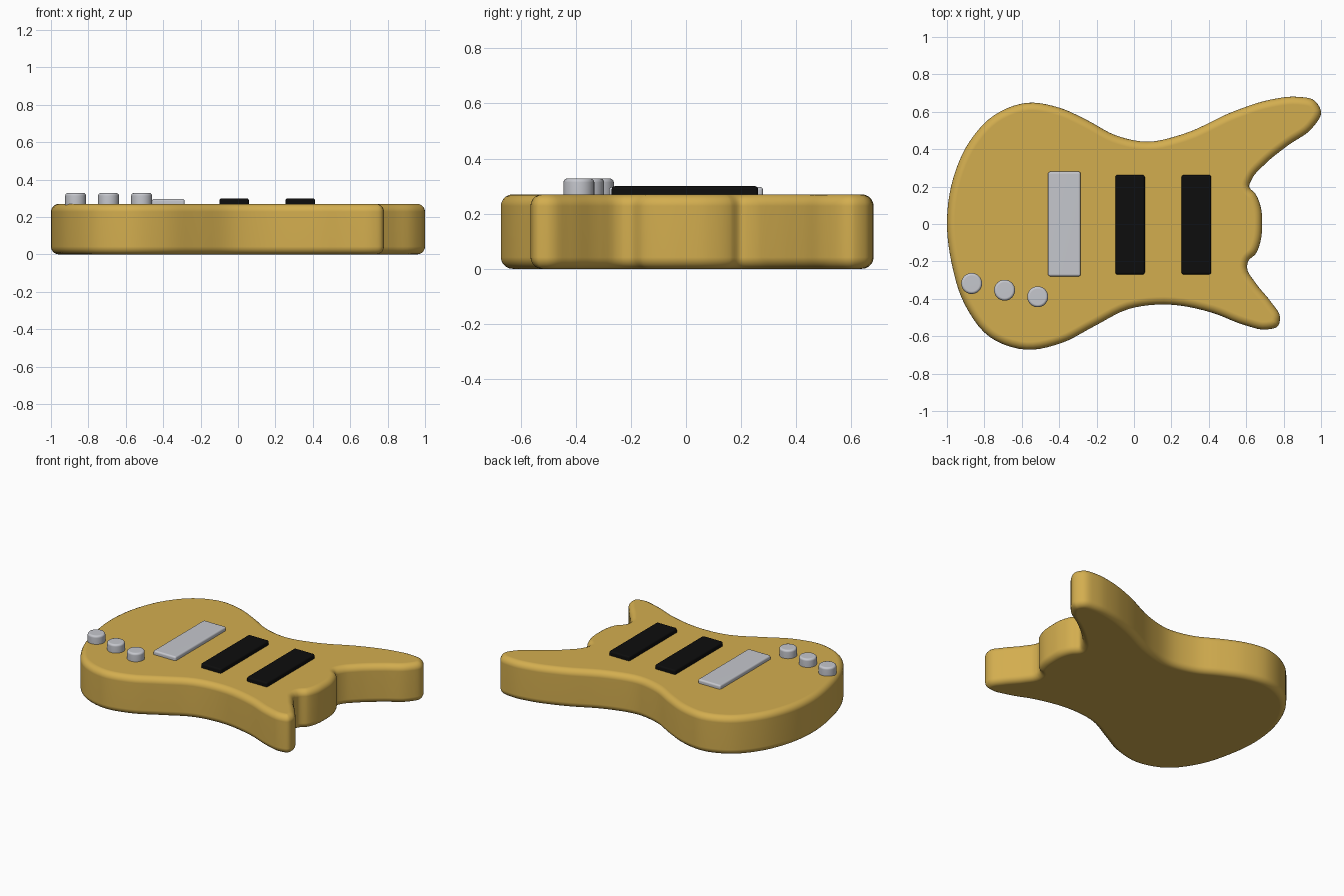
import bpy, bmesh
from mathutils import Vector, Matrix

if "Cube" in bpy.data.objects:
    bpy.data.objects.remove(bpy.data.objects["Cube"])


def material(name, rgb):
    m = bpy.data.materials.new(name)
    m.diffuse_color = (*rgb, 1)
    m.use_nodes = True
    m.node_tree.nodes["Principled BSDF"].inputs["Base Color"].default_value = m.diffuse_color
    return m


GOLD = material("gold paint", (0.65, 0.42, 0.078))
SILVER = material("silver metal", (0.56, 0.57, 0.61))
BLACK = material("black plastic", (0.004, 0.004, 0.004))


def finish(name, bm, mat, bevel, segments):
    """Turn a bmesh into an object with rounded edges and smooth shading."""
    bmesh.ops.recalc_face_normals(bm, faces=bm.faces)
    mesh = bpy.data.meshes.new(name)
    bm.to_mesh(mesh)
    bm.free()
    mesh.materials.append(mat)
    ob = bpy.data.objects.new(name, mesh)
    bpy.context.collection.objects.link(ob)
    bpy.ops.object.select_all(action='DESELECT')
    ob.select_set(True)
    bpy.context.view_layer.objects.active = ob
    mod = ob.modifiers.new("round", 'BEVEL')
    mod.width, mod.segments = bevel, segments
    mod.limit_method = 'ANGLE'
    mod.angle_limit = 0.9
    mod.use_clamp_overlap = False
    bpy.ops.object.modifier_apply(modifier="round")
    bpy.ops.object.shade_smooth_by_angle(angle=0.7)
    weighted = ob.modifiers.new("weighted", 'WEIGHTED_NORMAL')
    weighted.keep_sharp = True
    return ob


def smooth_loop(points, steps):
    """Closed spline through the points."""
    pts = [Vector(p) for p in points]
    n, out = len(pts), []
    for i in range(n):
        a, b, c, d = (pts[(i + k) % n] for k in (-1, 0, 1, 2))
        length = (c - b).length
        # tangents scaled for uneven point spacing
        t0 = ((b - a) / (b - a).length * length + (c - b) * (b - a).length / length)
        t0 *= length / ((b - a).length + length)
        t1 = ((c - b) / length * (d - c).length + (d - c) / (d - c).length * length)
        t1 *= length / ((d - c).length + length)
        t0 = (c - b) * ((b - a).length / ((b - a).length + length)) \
            + (b - a) * (length * length / ((b - a).length * ((b - a).length + length)))
        for s in range(steps):
            t = s / steps
            out.append(b * (2*t**3 - 3*t**2 + 1) + t0 * (t**3 - 2*t**2 + t)
                       + c * (3*t**2 - 2*t**3) + t1 * (t**3 - t**2))
    return out


def box(name, x0, x1, y0, y1, z0, z1, mat, bevel):
    bm = bmesh.new()
    size = Matrix.Diagonal((x1 - x0, y1 - y0, z1 - z0, 1))
    centre = Matrix.Translation(((x0 + x1) / 2, (y0 + y1) / 2, (z0 + z1) / 2))
    bmesh.ops.create_cube(bm, size=1, matrix=centre @ size)
    return finish(name, bm, mat, bevel, 3)


# Body slab with two horns and a neck heel
TOP = 0.27
outline = [
    (-1, 0.02), (-0.965, 0.25), (-0.88, 0.44), (-0.75, 0.58), (-0.57, 0.648),
    (-0.40, 0.622), (-0.25, 0.555), (-0.10, 0.475), (0.07, 0.44), (0.26, 0.48),
    (0.54, 0.605), (0.73, 0.665), (0.875, 0.68), (0.965, 0.66), (1, 0.6),
    (0.95, 0.51), (0.83, 0.425), (0.70, 0.32), (0.63, 0.24), (0.616, 0.20),
    (0.65, 0.16), (0.68, 0.08), (0.685, 0), (0.677, -0.09), (0.65, -0.16),
    (0.61, -0.2), (0.605, -0.235), (0.65, -0.315), (0.735, -0.42), (0.78, -0.495),
    (0.77, -0.545), (0.71, -0.564), (0.59, -0.54), (0.42, -0.475), (0.16, -0.43),
    (-0.03, -0.455), (-0.21, -0.545), (-0.39, -0.637), (-0.575, -0.672),
    (-0.77, -0.605), (-0.905, -0.43), (-0.975, -0.21),
]
bm = bmesh.new()
base = bm.faces.new([bm.verts.new((p.x, p.y, 0)) for p in smooth_loop(outline, 5)])
side = bmesh.ops.extrude_face_region(bm, geom=[base], use_keep_orig=True)
bmesh.ops.translate(bm, vec=(0, 0, TOP),
                    verts=[g for g in side["geom"] if isinstance(g, bmesh.types.BMVert)])
finish("body", bm, GOLD, 0.042, 5)

# Bridge plate and two pickups
box("bridge", -0.46, -0.285, -0.28, 0.28, 0.25, 0.297, SILVER, 0.012)
for i, x in enumerate((-0.1, 0.254)):
    box(f"pickup_{i + 1}", x, x + 0.158, -0.27, 0.262, 0.25, 0.3, BLACK, 0.012)

# Control knobs
for i, (x, y) in enumerate(((-0.868, -0.318), (-0.692, -0.354), (-0.515, -0.389))):
    bm = bmesh.new()
    bmesh.ops.create_cone(bm, cap_ends=True, segments=32, radius1=0.056, radius2=0.056,
                          depth=0.08, matrix=Matrix.Translation((x, y, 0.288)))
    finish(f"knob_{i + 1}", bm, SILVER, 0.014, 3)
